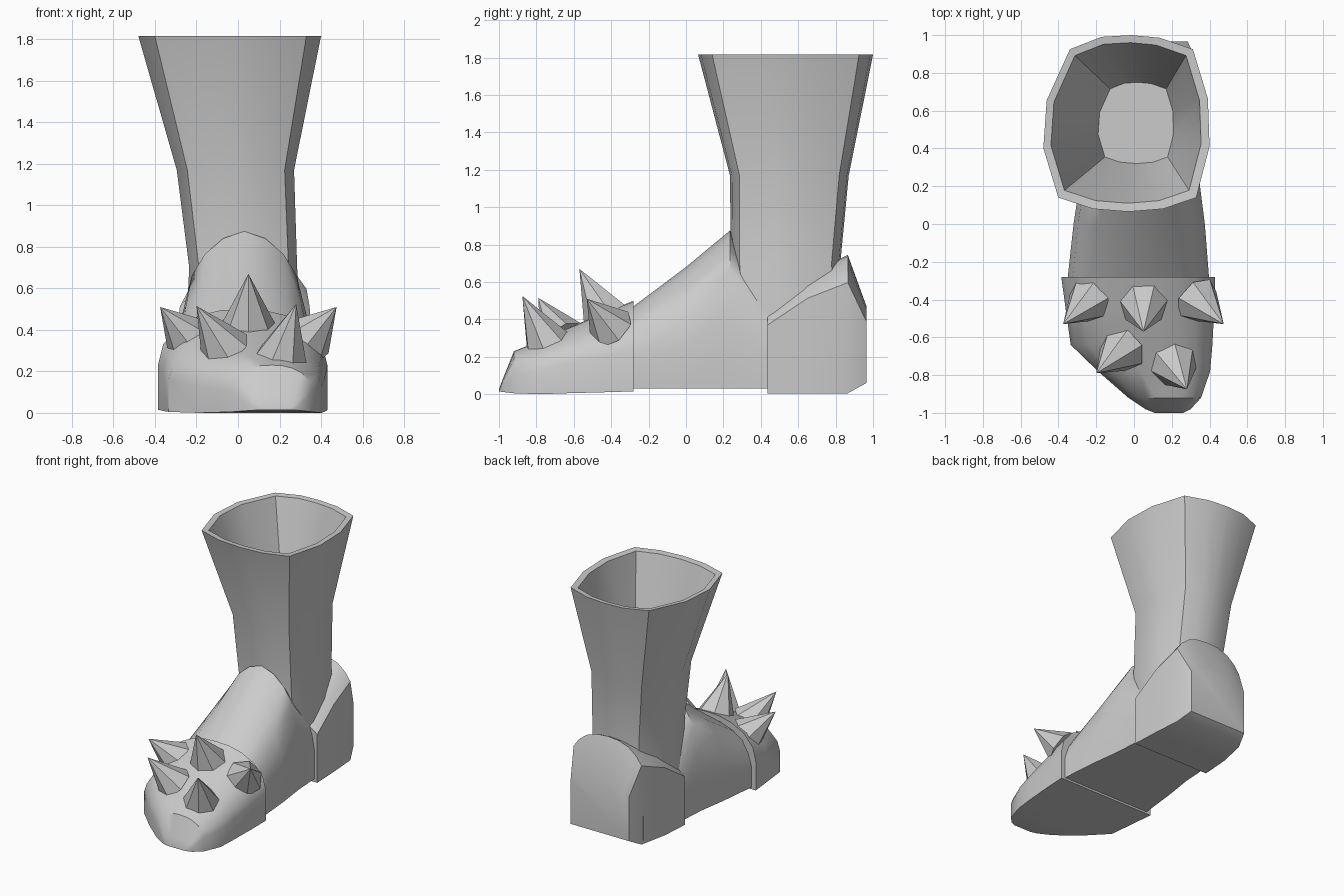
import bpy, bmesh, math
from mathutils import Vector

if "Cube" in bpy.data.objects:
    bpy.data.objects.remove(bpy.data.objects["Cube"])

grey = bpy.data.materials.new("plain_grey")
grey.diffuse_color = (0.6, 0.6, 0.6, 1)
grey.use_nodes = True
grey.node_tree.nodes["Principled BSDF"].inputs["Base Color"].default_value = grey.diffuse_color


def finish(name, bm, angle=None):
    bmesh.ops.recalc_face_normals(bm, faces=bm.faces[:])
    me = bpy.data.meshes.new(name)
    bm.to_mesh(me)
    bm.free()
    me.materials.append(grey)
    ob = bpy.data.objects.new(name, me)
    bpy.context.collection.objects.link(ob)
    if angle:
        bpy.ops.object.select_all(action='DESELECT')
        ob.select_set(True)
        bpy.context.view_layer.objects.active = ob
        bpy.ops.object.shade_smooth_by_angle(angle=math.radians(angle))
    return ob


def loft(name, rings, angle=35):
    """Skin a list of equal-length rings and cap both ends."""
    bm = bmesh.new()
    vs = [[bm.verts.new(p) for p in r] for r in rings]
    n = len(vs[0])
    for a, b in zip(vs, vs[1:]):
        for i in range(n):
            j = (i + 1) % n
            bm.faces.new((a[i], a[j], b[j], b[i]))
    bm.faces.new(vs[0])
    bm.faces.new(vs[-1])
    return finish(name, bm, angle)


def arch(profile, y, x0, x1, z0, z1):
    """Mirrored half arch fitted between x0..x1 and z0..z1."""
    full = profile + [(-u, v) for u, v in reversed(profile[:-1])]
    c, w = (x0 + x1) / 2, (x1 - x0) / 2
    return [(c + u * w, y, z0 + v * (z1 - z0)) for u, v in full]


# Shaft: one rounded-square outline fitted to each level, inner floor to sole
outline = [(.51, 0), (.72, .016), (.92, .08), (1, .37), (.99, .64), (.9, .92), (.7, .985),
           (.53, 1), (.35, .99), (.16, .92), (.02, .63), (0, .36), (.09, .08), (.3, .016)]
levels = [(1.1, -.19, .21, .32, .75), (1.81, -.44, .355, .11, .96),
          (1.815, -.48, .40, .065, 1.0), (1.17, -.295, .27, .235, .87),
          (.7, -.235, .285, .24, .825), (.4, -.25, .30, .26, .84), (.04, -.26, .31, .28, .85)]
loft("shaft", [[(x0 + u * (x1 - x0), y0 + v * (y1 - y0), z) for u, v in outline]
               for z, x0, x1, y0, y1 in levels])

# Foot with the sloping instep
foot = [(1, 0), (1, .35), (.93, .55), (.8, .75), (.6, .87), (.32, .96), (0, 1)]
loft("foot", [arch(foot, *s) for s in [
    (-.32, -.355, .40, .03, .44), (0, -.32, .375, .03, .68), (.235, -.285, .345, .03, .875),
    (.4, -.275, .335, .03, .62), (.85, -.24, .31, .03, .55)]])

# Toe cap
toe = [(1, 0), (1, .45), (.94, .65), (.76, .83), (.5, .94), (.25, .99), (0, 1)]
loft("toe_cap", [arch(toe, *s) for s in [
    (-.28, -.385, .43, .015, .50), (-.45, -.362, .425, .01, .43), (-.64, -.335, .415, .005, .35),
    (-.78, -.19, .403, .0, .285), (-.92, -.03, .355, .005, .23),
    (-.98, .06, .30, .012, .08), (-1.0, .11, .26, .015, .025)]])

# Heel counter with its arched back
heel = [(1, 0), (1, .8), (.85, .88), (.62, .95), (.32, .99), (0, 1)]
loft("heel_counter", [arch(heel, *s) for s in [
    (.435, -.295, .355, .005, .46), (.65, -.28, .345, .005, .64), (.865, -.235, .33, .005, .745),
    (.965, -.20, .285, .06, .47)]])

# Toe spikes: base centre and tip
spikes = [((-.23, -.40, .35), (-.375, -.53, .51)), ((.05, -.43, .42), (.05, -.57, .67)),
          ((.33, -.40, .35), (.475, -.53, .51)), ((-.06, -.66, .30), (-.2, -.79, .515)),
          ((.21, -.74, .265), (.28, -.875, .525))]
for k, (base, tip) in enumerate(spikes):
    base, tip = Vector(base), Vector(tip)
    axis = (tip - base).normalized()
    side = axis.cross(Vector((0, 0, 1))).normalized()
    up = side.cross(axis)
    bm = bmesh.new()
    apex = bm.verts.new(tip)
    ring = []
    for i in range(7):
        a = math.tau * (i + .25) / 7
        ring.append(bm.verts.new(base + .13 * (math.cos(a) * side + math.sin(a) * up)))
    for i in range(7):
        bm.faces.new((ring[i], ring[(i + 1) % 7], apex))
    bm.faces.new(ring)
    finish(f"toe_spike_{k + 1}", bm)
